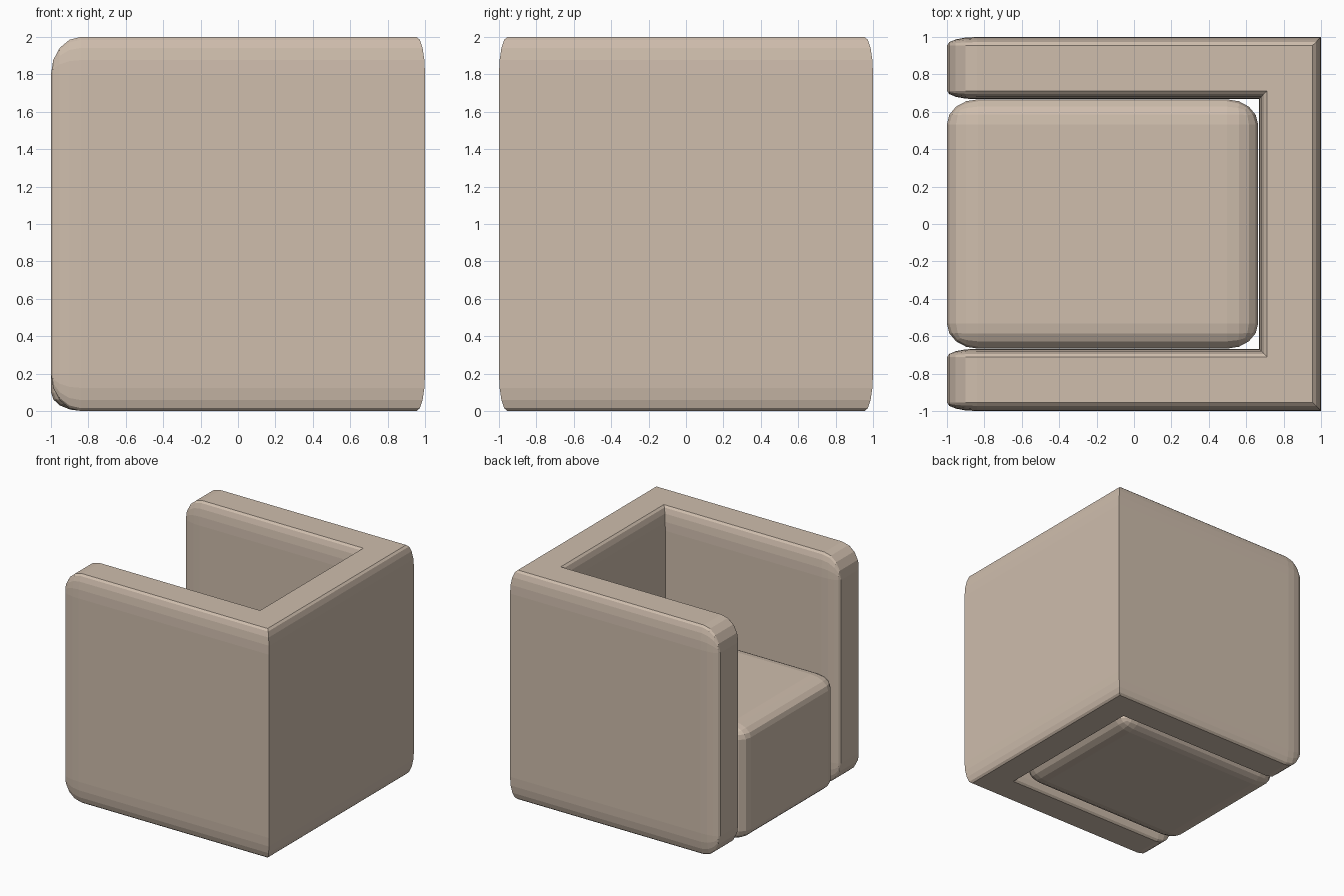
import bpy, bmesh, math

if "Cube" in bpy.data.objects:
    bpy.data.objects.remove(bpy.data.objects["Cube"])

SEG = 4                      # segments per rounded edge
OUT, THICK, HEIGHT = 1.0, 0.333, 2.0
MID = OUT - THICK / 2        # centre line of the walls
RT, RX, RZ = 0.045, 0.16, 0.2  # edge rounding: wall thickness, arm end, height

fabric = bpy.data.materials.new("beige_fabric")
fabric.diffuse_color = (0.62, 0.51, 0.415, 1.0)
fabric.use_nodes = True
fabric.node_tree.nodes["Principled BSDF"].inputs["Base Color"].default_value = fabric.diffuse_color


def finish(bm, name):
    bmesh.ops.recalc_face_normals(bm, faces=bm.faces)
    mesh = bpy.data.meshes.new(name)
    bm.to_mesh(mesh)
    bm.free()
    mesh.materials.append(fabric)
    obj = bpy.data.objects.new(name, mesh)
    bpy.context.collection.objects.link(obj)
    return obj


def wall_profile(k):
    """Rounded upright rectangle as (offset from centre line, z); k scales the rounding."""
    pts = []
    for q, (st, sz) in enumerate([(1, 1), (-1, 1), (-1, -1), (1, -1)]):
        for i in range(SEG + 1):
            a = math.pi / 2 * (q + i / SEG)
            pts.append((st * (THICK / 2 - RT) + k * RT * math.cos(a),
                        HEIGHT / 2 + sz * (HEIGHT / 2 - RZ) + k * RZ * math.sin(a)))
    return pts


# U-shaped wall: rounded arm end, mitred corner, mitred corner, rounded arm end
arm = []
for i in range(SEG + 1):
    a = math.pi / 2 * (1 - i / SEG)
    x = -OUT + RX - RX * math.sin(a)
    arm.append([(x, MID + t, z) for t, z in wall_profile(math.cos(a))])
arm.append([(MID + t, MID + t, z) for t, z in wall_profile(1)])
rings = [[(x, -y, z) for x, y, z in r] for r in arm] + arm[::-1]

bm = bmesh.new()
loops = [[bm.verts.new(p) for p in r] for r in rings]
n = len(loops[0])
for r0, r1 in zip(loops, loops[1:]):
    for j in range(n):
        bm.faces.new((r0[j], r0[(j + 1) % n], r1[(j + 1) % n], r1[j]))
for end in (loops[0], loops[-1]):
    # the end rings collapse to a plain rectangle
    bm.faces.new([end[q * (SEG + 1)] for q in range(4)])
bmesh.ops.remove_doubles(bm, verts=bm.verts, dist=1e-5)
finish(bm, "arms_and_back")

# Seat cushion: bevelled cube stretched to fit between the arms
bm = bmesh.new()
bmesh.ops.create_cube(bm, size=1)
bmesh.ops.bevel(bm, geom=bm.edges[:], offset=0.1, segments=SEG, profile=0.5, affect='EDGES')
bmesh.ops.scale(bm, vec=(1.663, 1.333, 1.0), verts=bm.verts)
bmesh.ops.translate(bm, vec=(-1 + 1.663 / 2, 0, 0.5), verts=bm.verts)
finish(bm, "seat_cushion")
